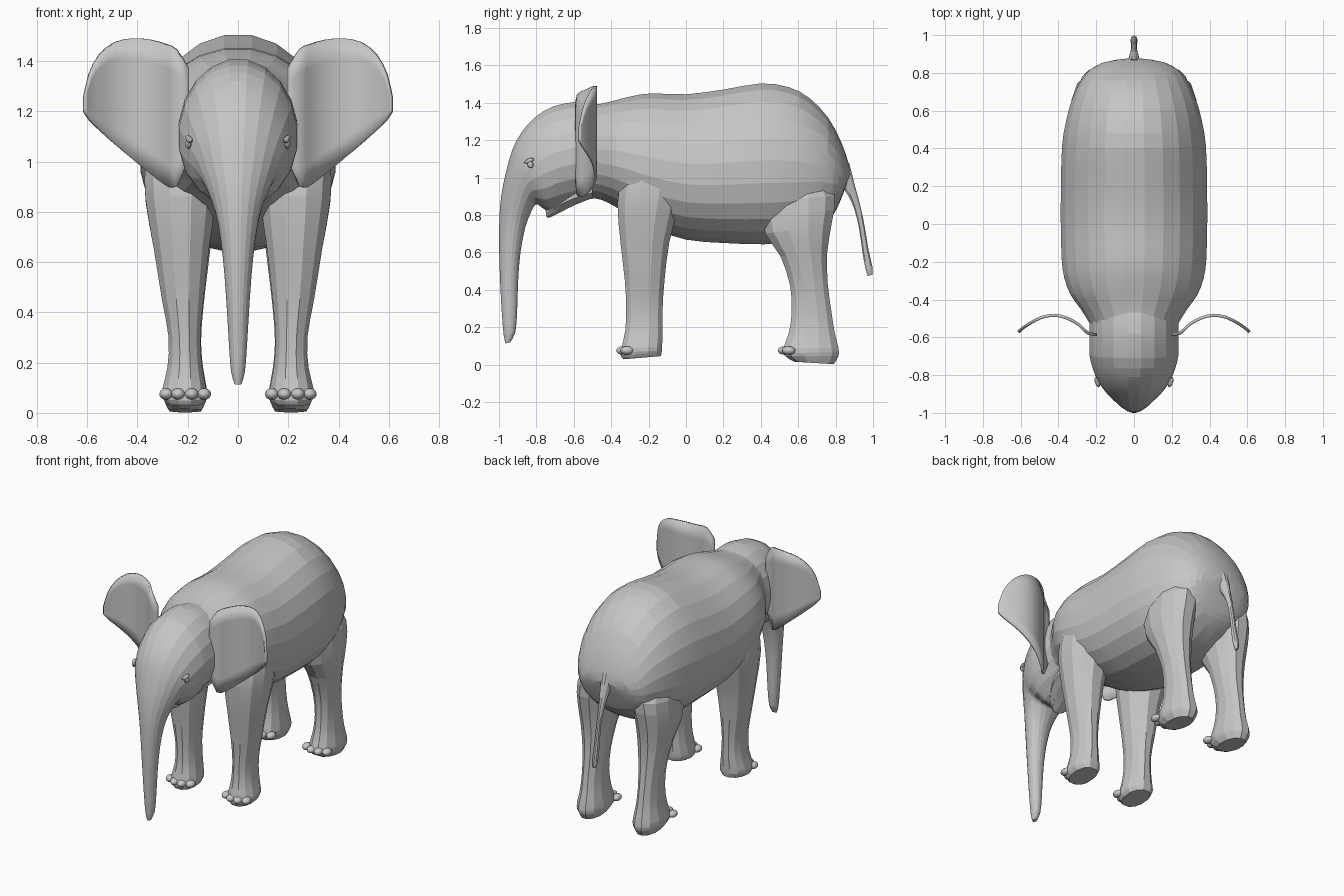
import bpy, bmesh, math
from mathutils import Matrix

grey = bpy.data.materials.new("elephant grey")
grey.diffuse_color = (0.57, 0.57, 0.57, 1)


def finish(name, bm, smooth=None):
    bmesh.ops.recalc_face_normals(bm, faces=bm.faces)
    me = bpy.data.meshes.new(name)
    bm.to_mesh(me)
    bm.free()
    me.materials.append(grey)
    ob = bpy.data.objects.new(name, me)
    bpy.context.collection.objects.link(ob)
    if smooth:
        bpy.ops.object.select_all(action='DESELECT')
        bpy.context.view_layer.objects.active = ob
        ob.select_set(True)
        bpy.ops.object.shade_smooth_by_angle(angle=math.radians(smooth))
    return ob


def refine(rows, steps):
    """Catmull-Rom interpolation between the given rows."""
    out = []
    for i in range(len(rows) - 1):
        p = [rows[max(i - 1, 0)], rows[i], rows[i + 1], rows[min(i + 2, len(rows) - 1)]]
        for k in range(steps):
            t = k / steps
            out.append([0.5 * (2 * b + (c - a) * t + (2 * a - 5 * b + 4 * c - d) * t * t
                               + (3 * b - a - 3 * c + d) * t ** 3) for a, b, c, d in zip(*p)])
    return out + [list(rows[-1])]


def loft(name, rings, sides, steps=2, side=1, power=2.0, sag=0.0, smooth=None):
    """Each ring: y, z of its front/top point, y, z of its back/bottom point, x min, x max.
    sag lowers the widest line of the section."""
    bm = bmesh.new()
    loops = []
    for y1, z1, y2, z2, xa, xb in refine(rings, steps):
        loop = []
        for k in range(sides):
            a = 2 * math.pi * (k + 0.5) / sides
            c, s = math.cos(a), math.sin(a)
            c = math.copysign(abs(c) ** (2 / power), c)
            s = math.copysign(abs(s) ** (2 / power), s)
            x = (xa + xb) / 2 + (xb - xa) / 2 * s
            t = (1 - c / math.cos(math.pi / sides) ** (2 / power)) / 2
            t += sag * (1 - (2 * t - 1) ** 2)
            loop.append(bm.verts.new((side * x, y1 + (y2 - y1) * t, z1 + (z2 - z1) * t)))
        loops.append(loop)
    for p, q in zip(loops, loops[1:]):
        for k in range(sides):
            j = (k + 1) % sides
            bm.faces.new((p[k], p[j], q[j], q[k]))
    bm.faces.new(loops[0])
    bm.faces.new(loops[-1])
    return finish(name, bm, smooth)


def sym(rows):
    return [(a, b, c, d, -w, w) for a, b, c, d, w in rows]


# Barrel body from neck to rump
loft("body", sym([
    (-.62, 1.36, -.60, .92, .20), (-.53, 1.385, -.52, .895, .238), (-.45, 1.395, -.45, .88, .285),
    (-.37, 1.415, -.38, .845, .338), (-.28, 1.437, -.29, .79, .372), (-.18, 1.45, -.19, .73, .386),
    (0, 1.445, 0, .668, .391), (.20, 1.47, .20, .65, .39), (.40, 1.503, .42, .643, .384),
    (.55, 1.483, .55, .66, .362), (.66, 1.425, .66, .70, .33), (.76, 1.32, .75, .76, .285),
    (.83, 1.19, .80, .82, .235), (.868, 1.08, .835, .90, .17), (.877, 1.02, .855, .95, .08)]),
    24, power=2.08, sag=.05, smooth=9)

# Head running on into the trunk
loft("head_and_trunk", sym([
    (-.40, 1.38, -.42, .89, .24), (-.48, 1.395, -.52, .885, .238), (-.58, 1.405, -.60, .86, .238),
    (-.71, 1.38, -.68, .835, .238), (-.81, 1.32, -.73, .82, .218), (-.88, 1.24, -.765, .835, .195),
    (-.928, 1.15, -.79, .855, .17), (-.965, 1.02, -.81, .85, .138), (-.988, .90, -.835, .80, .105),
    (-.998, .78, -.86, .73, .08), (-.999, .62, -.885, .60, .06), (-.994, .45, -.898, .44, .047),
    (-.985, .28, -.903, .28, .037), (-.975, .16, -.913, .17, .028), (-.965, .112, -.94, .12, .014)]),
    20, sag=.03, smooth=9)

# Lower jaw ending in a pointed lip
loft("lower_lip", sym([
    (-.50, .97, -.50, .89, .17), (-.60, .95, -.59, .855, .15), (-.68, .92, -.67, .815, .11),
    (-.735, .88, -.73, .785, .06), (-.755, .85, -.745, .79, .03)]), 12, smooth=9)

# Hanging tail
loft("tail", sym([
    (.872, 1.08, .82, .97, .04), (.905, .95, .87, .90, .026), (.932, .85, .90, .83, .018),
    (.955, .74, .925, .73, .015), (.975, .62, .942, .61, .017), (.997, .52, .958, .52, .018),
    (.996, .48, .972, .473, .008)]), 10, smooth=30)

front_leg = [
    (-.28, 1.13, -.10, 1.11, .12, .335), (-.34, 1.0, -.03, .98, .09, .372),
    (-.366, .86, -.045, .83, .085, .372), (-.35, .65, -.09, .65, .112, .338),
    (-.327, .45, -.115, .45, .135, .305), (-.32, .30, -.125, .30, .148, .278),
    (-.325, .18, -.125, .18, .14, .283), (-.345, .09, -.128, .09, .123, .305),
    (-.35, .05, -.13, .065, .126, .30), (-.335, .028, -.135, .045, .14, .285)]
hind_leg = [
    (.47, 1.05, .72, 1.03, .08, .27), (.40, .87, .795, .90, .075, .328),
    (.425, .70, .778, .75, .098, .333), (.505, .58, .755, .60, .115, .312),
    (.557, .42, .758, .43, .135, .285), (.565, .28, .778, .28, .145, .275),
    (.55, .17, .795, .17, .135, .283), (.52, .085, .815, .09, .12, .30),
    (.53, .045, .815, .045, .125, .295), (.58, .015, .79, .002, .145, .275)]
# Ear columns: x, lower z, upper z, y
ear = [(.195, 1.02, 1.37, -.585), (.245, .902, 1.445, -.577), (.29, .91, 1.468, -.535),
       (.35, .955, 1.485, -.50), (.42, 1.01, 1.49, -.483), (.49, 1.07, 1.475, -.495),
       (.55, 1.125, 1.425, -.525), (.59, 1.165, 1.35, -.552), (.612, 1.20, 1.25, -.572)]


def toenails(name, side, y0):
    bm = bmesh.new()
    for x, dy in ((.135, .022), (.185, 0), (.238, 0), (.285, .022)):
        m = Matrix.Translation((side * x, y0 + dy, .075)) @ Matrix.Diagonal((.028, .036, .023, 1))
        bmesh.ops.create_uvsphere(bm, u_segments=12, v_segments=8, radius=1, matrix=m)
    finish(name, bm, 40)


for side, word in ((1, "left"), (-1, "right")):
    # Legs and toenails
    loft("front_leg_" + word, front_leg, 12, side=side, power=2.25, smooth=9)
    loft("hind_leg_" + word, hind_leg, 12, side=side, power=2.15, smooth=9)
    toenails("front_toenails_" + word, side, -.337)
    toenails("hind_toenails_" + word, side, .527)

    # Broad curved ear
    bm = bmesh.new()
    cols = [[bm.verts.new((side * x, y, lo + (hi - lo) * k / 6)) for k in range(7)]
            for x, lo, hi, y in refine(ear, 2)]
    for p, q in zip(cols, cols[1:]):
        for k in range(6):
            bm.faces.new((p[k], q[k], q[k + 1], p[k + 1]))
    ob = finish("ear_" + word, bm, 30)
    mod = ob.modifiers.new("thickness", 'SOLIDIFY')
    mod.thickness = .016
    mod.offset = 0

    # Eye: a small ball with a sloping lid above
    turn = (Matrix.Translation((side * .197, -.832, 1.07)) @ Matrix.Rotation(side * -.35, 4, 'Z')
            @ Matrix.Rotation(.35, 4, 'X'))
    bm = bmesh.new()
    for dz, size in ((0, (.012, .018, .02)), (.02, (.012, .03, .012))):
        m = turn @ Matrix.Translation((0, 0, dz)) @ Matrix.Diagonal((*size, 1))
        bmesh.ops.create_uvsphere(bm, u_segments=10, v_segments=6, radius=1, matrix=m)
    finish("eye_" + word, bm)
